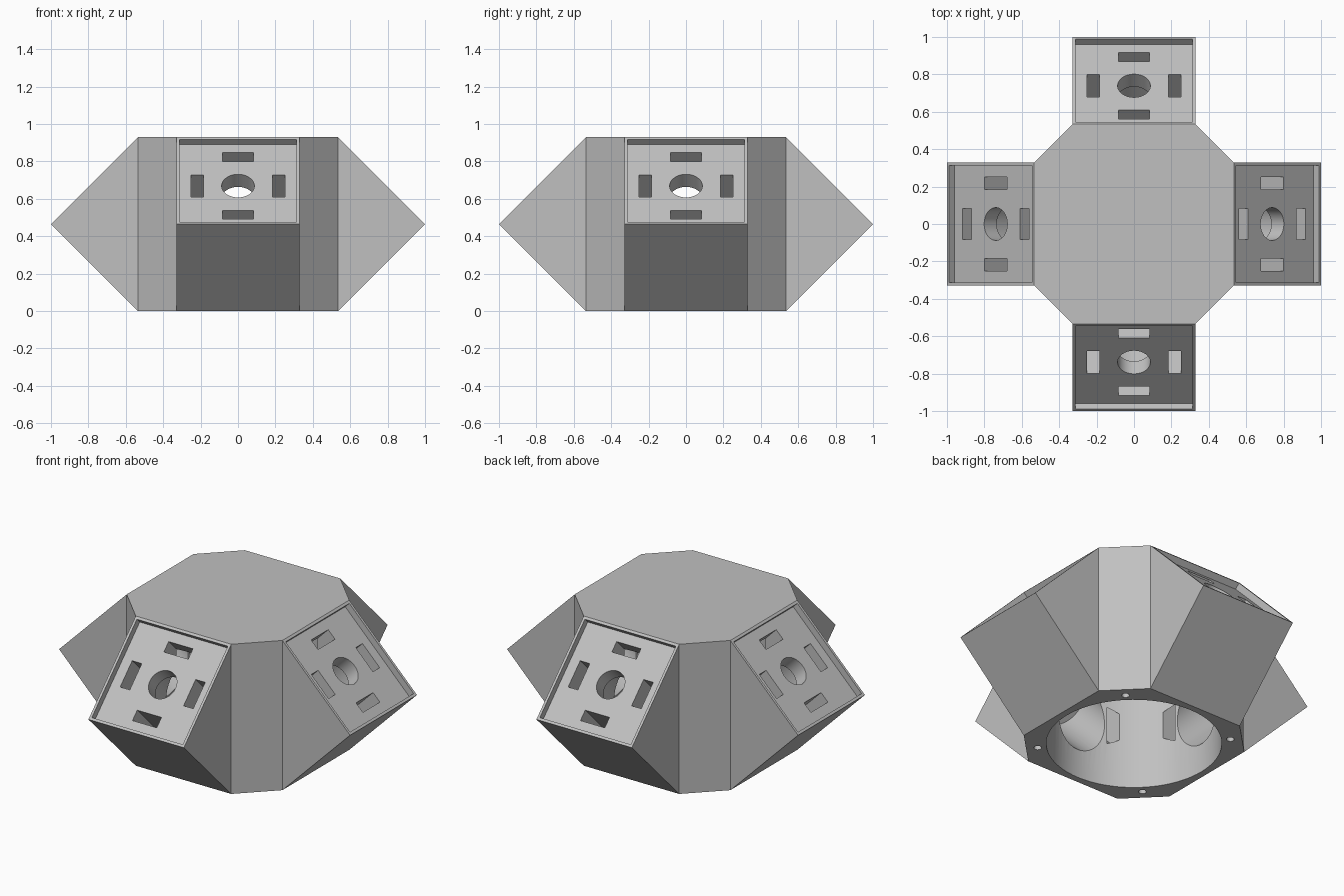
import bpy, bmesh, math
from mathutils import Matrix, Vector

if "Cube" in bpy.data.objects:
    bpy.data.objects.remove(bpy.data.objects["Cube"])

H = 0.93          # body height
A, W = 0.535, 0.328   # octagon half width and half length of its long sides

grey = bpy.data.materials.new("light grey")
grey.diffuse_color = (0.53, 0.53, 0.53, 1)
grey.use_nodes = True
grey.node_tree.nodes["Principled BSDF"].inputs["Base Color"].default_value = grey.diffuse_color


def finish(bm, name):
    bmesh.ops.recalc_face_normals(bm, faces=bm.faces)
    me = bpy.data.meshes.new(name)
    bm.to_mesh(me)
    bm.free()
    ob = bpy.data.objects.new(name, me)
    bpy.context.collection.objects.link(ob)
    me.materials.append(grey)
    return ob


def spin(k):
    return Matrix.Rotation(k * math.pi / 2, 4, 'Z')


def panel(k):
    # frame centred on sloping panel k, local z pointing outwards
    return (spin(k) @ Matrix.Translation((0, -(1 + A) / 2, H * 0.75))
            @ Matrix.Rotation(math.pi / 4, 4, 'X'))


def box(bm, m, x, y, sx, sy, z0, z1):
    t = Matrix.Translation((x, y, (z0 + z1) / 2)) @ Matrix.Diagonal((sx, sy, z1 - z0, 1))
    bmesh.ops.create_cube(bm, size=1, matrix=m @ t)


def tube(bm, m, r, z0, z1, n=48):
    bmesh.ops.create_cone(bm, cap_ends=True, segments=n, radius1=r, radius2=r, depth=z1 - z0,
                          matrix=m @ Matrix.Translation((0, 0, (z0 + z1) / 2)))


# Octagonal body with a wedge growing out of each long side
bm = bmesh.new()
for k in range(4):
    def face(*pts, turn=spin(k)):
        bm.faces.new([bm.verts.new(turn @ Vector(p)) for p in pts])
    bl, br, tl, tr = (-W, -A, 0), (W, -A, 0), (-W, -A, H), (W, -A, H)
    ol, orr = (-W, -1, H / 2), (W, -1, H / 2)
    face(ol, orr, tr, tl)
    face(bl, br, orr, ol)
    face(bl, ol, tl)
    face(br, tr, orr)
    face(br, (A, -W, 0), (A, -W, H), tr)
for z in (0, H):
    ring = [spin(k) @ Vector((s * W, -A, z)) for k in range(4) for s in (-1, 1)]
    bm.faces.new([bm.verts.new(p) for p in ring])
bmesh.ops.remove_doubles(bm, verts=bm.verts, dist=0.0005)
body = finish(bm, "hub_body")


def cut(name, build):
    bm = bmesh.new()
    build(bm)
    cutter = finish(bm, name)
    cutter.hide_render = True
    mod = body.modifiers.new(name, 'BOOLEAN')
    mod.operation, mod.solver, mod.object = 'DIFFERENCE', 'EXACT', cutter
    bpy.context.view_layer.objects.active = body
    bpy.ops.object.modifier_apply(modifier=name)
    bpy.data.objects.remove(cutter)


# Round cavity open at the bottom
cut("cavity", lambda bm: tube(bm, Matrix(), 0.494, -0.1, H - 0.04, 96))


# Square recess in each panel
def recesses(bm):
    for k in range(4):
        box(bm, panel(k), 0, 0, 0.625, 0.625, -0.04, 0.05)


# Round port through each panel, then its wider bore behind
def ports(bm):
    for k in range(4):
        tube(bm, panel(k), 0.0875, -0.2, 0.02)


def bores(bm):
    for k in range(4):
        tube(bm, panel(k), 0.172, -0.61, -0.135, 64)


# Four slots around each port
def slots(bm):
    for k in range(4):
        for s in (-1, 1):
            box(bm, panel(k), 0, s * 0.218, 0.167, 0.066, -0.52, 0.02)
            box(bm, panel(k), s * 0.218, 0, 0.066, 0.167, -0.52, 0.02)


# Screw holes in the bottom rim
def screws(bm):
    for k in range(4):
        m = spin(k) @ Matrix.Translation((0.385, 0.385, 0))
        tube(bm, m, 0.022, -0.05, 0.15, 20)


for name, fn in (("recess", recesses), ("bore", bores), ("port", ports),
                 ("slot", slots), ("screw_hole", screws)):
    cut(name, fn)

body.select_set(True)
bpy.context.view_layer.objects.active = body
bpy.ops.object.shade_smooth_by_angle(angle=math.radians(25))
